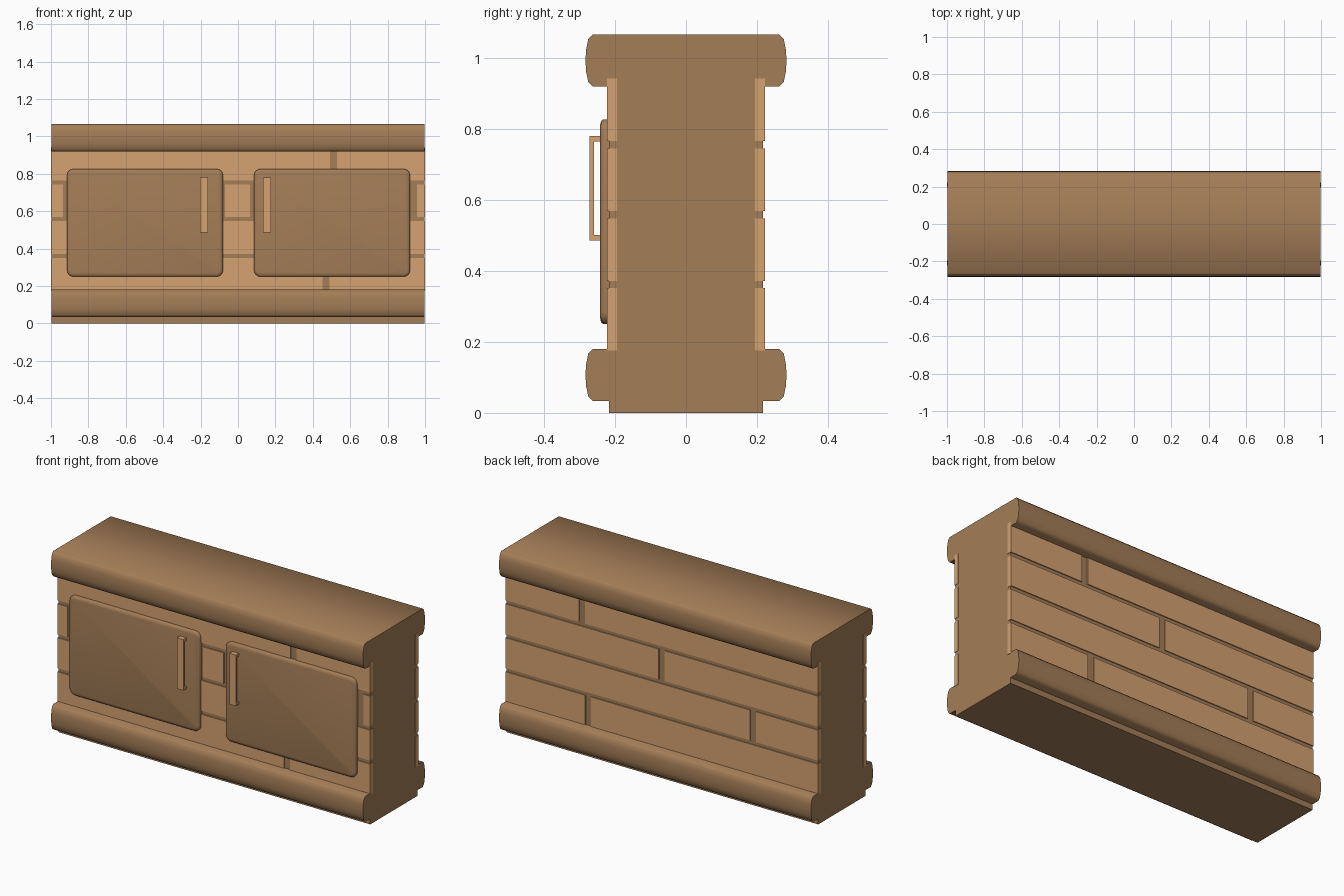
import bpy, bmesh, math

if "Cube" in bpy.data.objects:
    bpy.data.objects.remove(bpy.data.objects["Cube"])


def material(name, rgb):
    m = bpy.data.materials.new(name)
    m.diffuse_color = (*rgb, 1)
    m.use_nodes = True
    m.node_tree.nodes["Principled BSDF"].inputs["Base Color"].default_value = m.diffuse_color
    return m


DARK = material("dark wood", (0.37, 0.205, 0.095))
LIGHT = material("light wood", (0.66, 0.36, 0.165))


def finish(name, bm, mat):
    bmesh.ops.recalc_face_normals(bm, faces=bm.faces)
    me = bpy.data.meshes.new(name)
    bm.to_mesh(me)
    bm.free()
    me.materials.append(mat)
    ob = bpy.data.objects.new(name, me)
    bpy.context.collection.objects.link(ob)
    return ob


def add_box(bm, x0, x1, y0, y1, z0, z1):
    vs = bmesh.ops.create_cube(bm, size=1)["verts"]
    for v in vs:
        v.co.x = x1 if v.co.x > 0 else x0
        v.co.y = y1 if v.co.y > 0 else y0
        v.co.z = z1 if v.co.z > 0 else z0


def smooth(ob, angle):
    bpy.ops.object.select_all(action='DESELECT')
    ob.select_set(True)
    bpy.context.view_layer.objects.active = ob
    bpy.ops.object.shade_smooth_by_angle(angle=math.radians(angle))


# Solid core of the counter, also the joints between the planks
bm = bmesh.new()
add_box(bm, -0.998, 0.998, -0.217, 0.217, 0, 1.0)
finish("counter_core", bm, DARK)


# Rounded mouldings: worktop and plinth
def moulding(name, z0):
    half = [(0.262, 0), (0.275, 0.013), (0.281, 0.042), (0.283, 0.0735),
            (0.281, 0.105), (0.275, 0.134), (0.262, 0.147)]
    prof = half + [(-y, z) for y, z in reversed(half)]
    bm = bmesh.new()
    f = bm.faces.new([bm.verts.new((-0.998, y, z0 + z)) for y, z in prof])
    ext = bmesh.ops.extrude_face_region(bm, geom=[f], use_keep_orig=True)["geom"]
    for v in ext:
        if isinstance(v, bmesh.types.BMVert):
            v.co.x = 0.998
    smooth(finish(name, bm, DARK), 60)


moulding("worktop_moulding", 0.918)
moulding("plinth_moulding", 0.033)

# Planks in four rows per side, with vertical joints at the given x positions
JOINT = 0.038
joints = {
    "front": (-1, [[0.47], [-0.585], [-0.917, -0.089, 0.083, 0.939], [0.511]]),
    "back": (1, [[0.47], [-0.585], [0.0], [0.511]]),
}
for side, (s, rows) in joints.items():
    bm = bmesh.new()
    for i, row in enumerate(rows):
        z = 0.175 + i * 0.1965
        ends = [-1 - JOINT / 2] + row + [1 + JOINT / 2]
        for a, b in zip(ends, ends[1:]):
            y0, y1 = sorted((s * 0.194, s * 0.2225))
            add_box(bm, a + JOINT / 2, b - JOINT / 2, y0, y1, z, z + 0.176)
    finish(side + "_planks", bm, LIGHT)


# Doors with rounded corners and softened front edges
def door(name, cx):
    hw, hh, r, cz = 0.417, 0.288, 0.035, 0.538
    bm = bmesh.new()
    rings = []
    for y, inset in [(-0.215, 0), (-0.233, 0), (-0.239, 0.005), (-0.242, 0.018)]:
        ring = []
        for q, (sx, sz) in enumerate([(1, 1), (-1, 1), (-1, -1), (1, -1)]):
            for k in range(5):
                a = math.pi / 2 * (q + k / 4)
                rr = r - inset
                ring.append(bm.verts.new((cx + sx * (hw - r) + rr * math.cos(a), y,
                                          cz + sz * (hh - r) + rr * math.sin(a))))
        rings.append(ring)
    n = len(rings[0])
    for p, q in zip(rings, rings[1:]):
        for i in range(n):
            bm.faces.new((p[i], p[(i + 1) % n], q[(i + 1) % n], q[i]))
    bm.faces.new(rings[0])
    bm.faces.new(rings[-1])
    smooth(finish(name, bm, DARK), 40)


# Bracket handle: vertical bar on two short posts
def handle(name, cx):
    bm = bmesh.new()
    x0, x1 = cx - 0.021, cx + 0.021
    add_box(bm, x0, x1, -0.271, -0.259, 0.485, 0.779)
    for z in (0.485, 0.764):
        add_box(bm, x0, x1, -0.26, -0.238, z, z + 0.015)
    finish(name, bm, LIGHT)


for side, s in (("left", -1), ("right", 1)):
    door(side + "_door", 0.003 + s * 0.417 + s * 0.083)
    handle(side + "_handle", -0.013 + s * 0.168)
